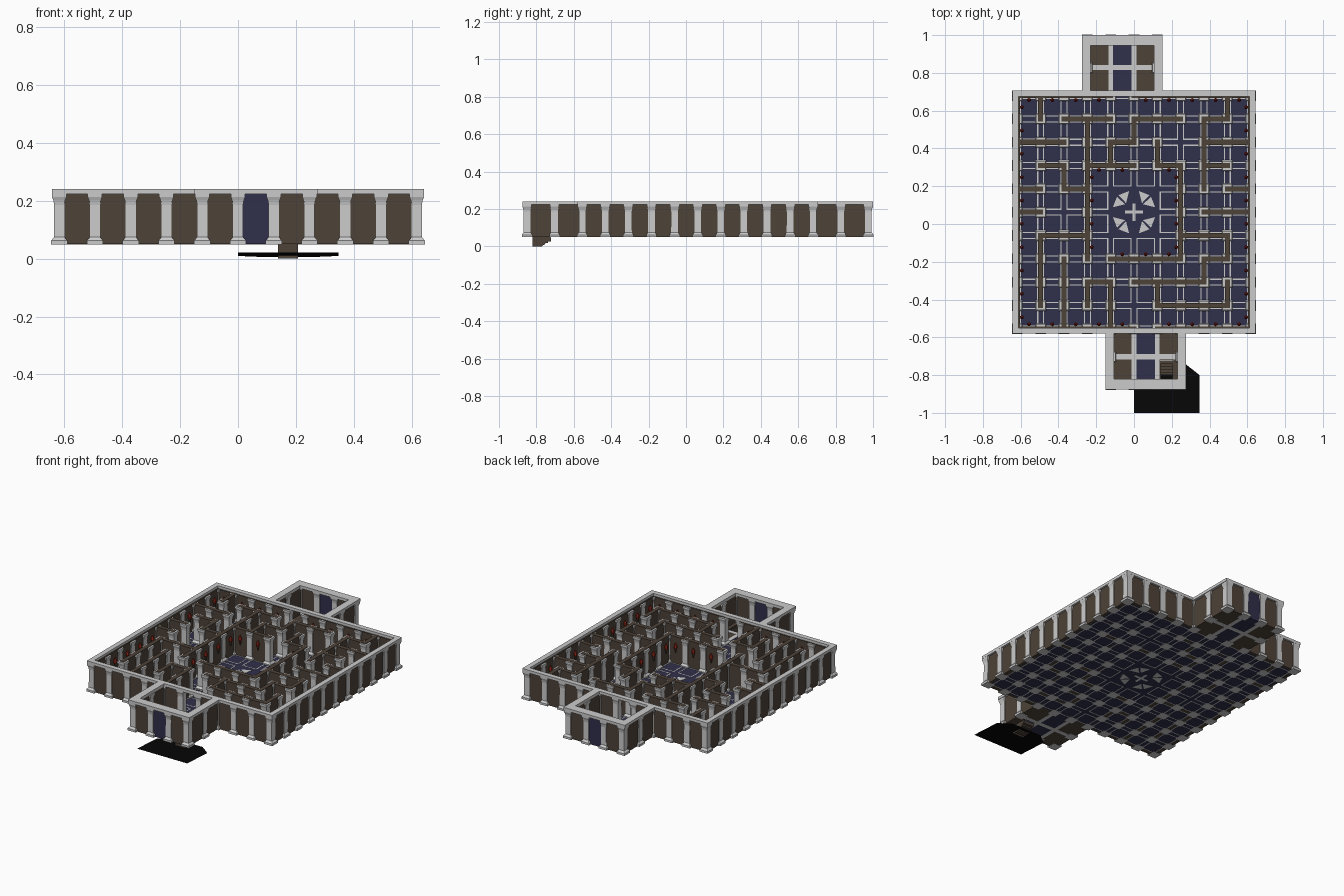
import bpy, bmesh, math
from mathutils import Vector

if "Cube" in bpy.data.objects:
    bpy.data.objects.remove(bpy.data.objects["Cube"])

C = 0.1235                      # grid cell
X0, Y0 = -5 * C, 0.0625 + 5 * C  # north-west corner of the hall
ZB, ZW = 0.05, 0.225            # floor level, wall top


def mat(name, rgb):
    m = bpy.data.materials.new(name)
    m.diffuse_color = (*rgb, 1)
    m.use_nodes = True
    m.node_tree.nodes["Principled BSDF"].inputs["Base Color"].default_value = m.diffuse_color
    return m


BROWN = mat("brown_stone", (0.075, 0.055, 0.04))
NAVY = mat("navy_tile", (0.03, 0.029, 0.07))
RED = mat("torch_red", (0.3, 0.02, 0.01))
BLACK = mat("void_black", (0.002, 0.002, 0.002))


class Part:
    """Collects simple solids into one mesh object."""
    def __init__(self):
        self.bm = bmesh.new()

    def loft(self, rings):
        vs = [[self.bm.verts.new(p) for p in r] for r in rings]
        n = len(vs[0])
        for a, b in zip(vs, vs[1:]):
            for k in range(n):
                self.bm.faces.new((a[k], a[(k + 1) % n], b[(k + 1) % n], b[k]))
        self.bm.faces.new(vs[0][::-1])
        self.bm.faces.new(vs[-1])

    def prism(self, pts, z0, z1):
        self.loft([[(x, y, z) for x, y in pts] for z in (z0, z1)])

    def box(self, x0, x1, y0, y1, z0, z1):
        self.prism([(x0, y0), (x1, y0), (x1, y1), (x0, y1)], z0, z1)

    def lathe(self, x, y, profile, sides):
        off = math.pi / sides
        f = 1 / math.cos(off) if sides == 4 else 1
        self.loft([[(x + r * f * math.cos(off + k * math.tau / sides),
                     y + r * f * math.sin(off + k * math.tau / sides), z)
                    for k in range(sides)] for r, z in profile])

    def frame(self, x0, x1, y0, y1, w, z0, z1):
        self.box(x0, x1, y0, y0 + w, z0, z1)
        self.box(x0, x1, y1 - w, y1, z0, z1)
        self.box(x0, x0 + w, y0 + w, y1 - w, z0, z1)
        self.box(x1 - w, x1, y0 + w, y1 - w, z0, z1)

    def done(self, name, m=None, rotate=False):
        bmesh.ops.recalc_face_normals(self.bm, faces=self.bm.faces)
        if rotate:  # half turn about the hall centre
            for v in self.bm.verts:
                v.co = Vector((-v.co.x, 0.125 - v.co.y, v.co.z))
        me = bpy.data.meshes.new(name)
        self.bm.to_mesh(me)
        self.bm.free()
        if m:
            me.materials.append(m)
        ob = bpy.data.objects.new(name, me)
        bpy.context.collection.objects.link(ob)
        return ob


def P(i, j):
    return X0 + i * C, Y0 - j * C


PILLAR = [(0.028, ZB - 0.001), (0.028, 0.062), (0.018, 0.074), (0.0175, 0.185),
          (0.020, 0.200), (0.025, 0.213), (0.025, 0.2225)]

# maze layout: rows j=1..9 of horizontal walls, columns i=1..9 of vertical walls
H = ["..##.##.#.", "##..#...##", ".#.##.#.#.", "#.#......#", "#.......##",
     ".##....##.", "....###.#.", "...#.###..", "......###."]
V = ["#.....###.", "...#...###", ".######.#.", "..#.....##", ".#........",
     "..#.....#.", "...####...", ".###...#..", "#.....#.#."]
H = ["####.#####"] + H + ["#####.####"]     # outer walls with door gaps
V = ["#" * 10] + V + ["#" * 10]

# hall walls and pillars at every wall junction
walls, pillars, nodes = Part(), Part(), set()
T = 0.0135
for j, row in enumerate(H):
    for i, c in enumerate(row):
        if c == "#":
            x, y = P(i, j)
            walls.box(x - T, x + C + T, y - T, y + T, ZB, ZW - 0.001)
            nodes |= {(i, j), (i + 1, j)}
for i, col in enumerate(V):
    for j, c in enumerate(col):
        if c == "#":
            x, y = P(i, j)
            walls.box(x - T, x + T, y - C - T, y + T, ZB, ZW)
            nodes |= {(i, j), (i, j + 1)}
walls.done("hall_walls", BROWN)
for n in sorted(nodes):
    pillars.lathe(*P(*n), PILLAR, 4)
pillars.done("hall_pillars")

# hall floor and inlaid tile outlines
floor = Part()
floor.box(-5 * C, 5 * C, Y0 - 10 * C, Y0, ZB, 0.055)
floor.done("hall_floor", NAVY)
lines = Part()
for i in range(10):
    for j in range(10):
        if i in (4, 5) and j in (4, 5):
            continue
        x, y = P(i + 0.5, j + 0.5)
        lines.frame(x - 0.049, x + 0.049, y - 0.049, y + 0.049, 0.006, ZB - 0.0005, 0.0558)
lines.done("tile_outlines")

# centre floor star: cross and four pairs of blades
star, cy = Part(), 0.0625
star.box(-0.047, 0.047, cy - 0.008, cy + 0.008, ZB - 0.0005, 0.056)
star.box(-0.008, 0.008, cy - 0.047, cy + 0.047, ZB - 0.0006, 0.0561)
for sx in (-1, 1):
    for sy in (-1, 1):
        for a in ([(0.026, 0.112), (0.082, 0.09), (0.042, 0.048)],
                  [(0.112, 0.026), (0.09, 0.082), (0.048, 0.042)]):
            star.prism([(sx * x, cy + sy * y) for x, y in a], ZB - 0.0005, 0.056)
star.done("floor_star")

# cornice around the hall
trim = Part()
trim.frame(-0.643, 0.643, cy - 0.643, cy + 0.643, 0.031, 0.2225, 0.24)
trim.done("hall_cornice")

# torches on the outer walls and around the centre chamber
cups, flames = Part(), Part()


def torch(i, j, dx, dy):
    x, y = P(i, j)
    x, y = x + dx * 0.024, y + dy * 0.024
    cups.lathe(x, y, [(0.003, 0.13), (0.008, 0.155)], 6)
    flames.lathe(x, y, [(0.007, 0.155), (0.011, 0.165), (0.009, 0.178), (0.001, 0.192)], 6)


for k in range(10):
    m = k + 0.5
    torch(0, m, 1, 0)
    torch(10, m, -1, 0)
    if k != 4:
        torch(m, 0, 0, -1)
    if k != 5:
        torch(m, 10, 0, 1)
    if 3 <= k <= 6:
        torch(3, m, 1, 0)
        torch(7, m, -1, 0)
        if H[3][k] == "#":
            torch(m, 3, 0, -1)
        if H[7][k] == "#":
            torch(m, 7, 0, 1)
cups.done("torch_brackets", BROWN)
flames.done("torch_flames", RED)


# porch room: drawn for the south side, half-turned for the north
def room(side, rot, stair):
    yh, ym, ye = -0.555, -0.703, -0.85
    xs = [-C, 0, C, 2 * C]
    w, p, t, g, n = Part(), Part(), Part(), Part(), Part()
    for x in (xs[0], xs[3]):
        w.box(x - T, x + T, ye, yh, ZB, ZW)
        p.lathe(x, ym, PILLAR, 4)
    for k in (0, 2):
        w.box(xs[k], xs[k + 1], ye - T, ye + T, ZB, ZW)
    n.box(0, C, ye - 0.012, ye + 0.012, ZB, ZW)      # navy door
    n.box(0, C, ye, yh, ZB, 0.055)                   # navy aisle
    for x in xs:
        p.lathe(x, ye, PILLAR, 4)
    t.box(-0.152, 0.275, -0.875, -0.82, 0.2225, 0.24)
    t.box(-0.152, -0.106, -0.82, -0.58, 0.2225, 0.24)
    t.box(0.23, 0.275, -0.82, -0.58, 0.2225, 0.24)
    # brown side floors, leaving a stairwell where needed
    w.box(-C, 0, ye, yh, ZB, 0.055)
    if stair:
        w.box(C, 2 * C, -0.72, yh, ZB, 0.055)
        w.box(0.208, 2 * C, ye, -0.72, ZB, 0.055)
        w.box(C, 0.138, ye, -0.72, ZB, 0.055)
        w.box(0.138, 0.208, ye, -0.818, ZB, 0.055)
    else:
        w.box(C, 2 * C, ye, yh, ZB, 0.055)
    for x in (0, C):
        g.box(x - 0.0125, x + 0.0125, ye, yh, ZB - 0.0005, 0.0565)
    g.box(-C, 2 * C, ym - 0.0135, ym + 0.0135, ZB - 0.0006, 0.0566)
    w.done(side + "_room_walls", BROWN, rot)
    p.done(side + "_room_pillars", None, rot)
    t.done(side + "_room_cornice", None, rot)
    g.done(side + "_room_floor_strips", None, rot)
    n.done(side + "_room_door_and_aisle", NAVY, rot)


room("south", False, True)
room("north", True, False)

# stairwell going down under the south room
st = Part()
for k in range(5):
    top = 0.045 - 0.009 * k
    st.box(0.14, 0.206, -0.738 - 0.016 * k, -0.722 - 0.016 * k, max(0, top - 0.018), top)
side = [(-0.82, 0.05), (-0.722, 0.05), (-0.73, 0.035), (-0.77, 0.0), (-0.82, 0.0)]
for x in (0.138, 0.204):
    st.loft([[(x + d, y, z) for y, z in side] for d in (0, 0.004)])
st.box(0.138, 0.208, -0.822, -0.817, 0, 0.05)
st.done("stairwell", BROWN)

# dark sloping sheet below the stairs
pit = Part()
outline = [(0, -1), (0.347, -1), (0.347, -0.8), (0.275, -0.743), (0.072, -0.743), (0, -0.8)]
pit.bm.faces.new([pit.bm.verts.new((x, y, 0.006 + (-0.743 - y) * 0.056)) for x, y in outline])
pit.done("dark_pit", BLACK)
